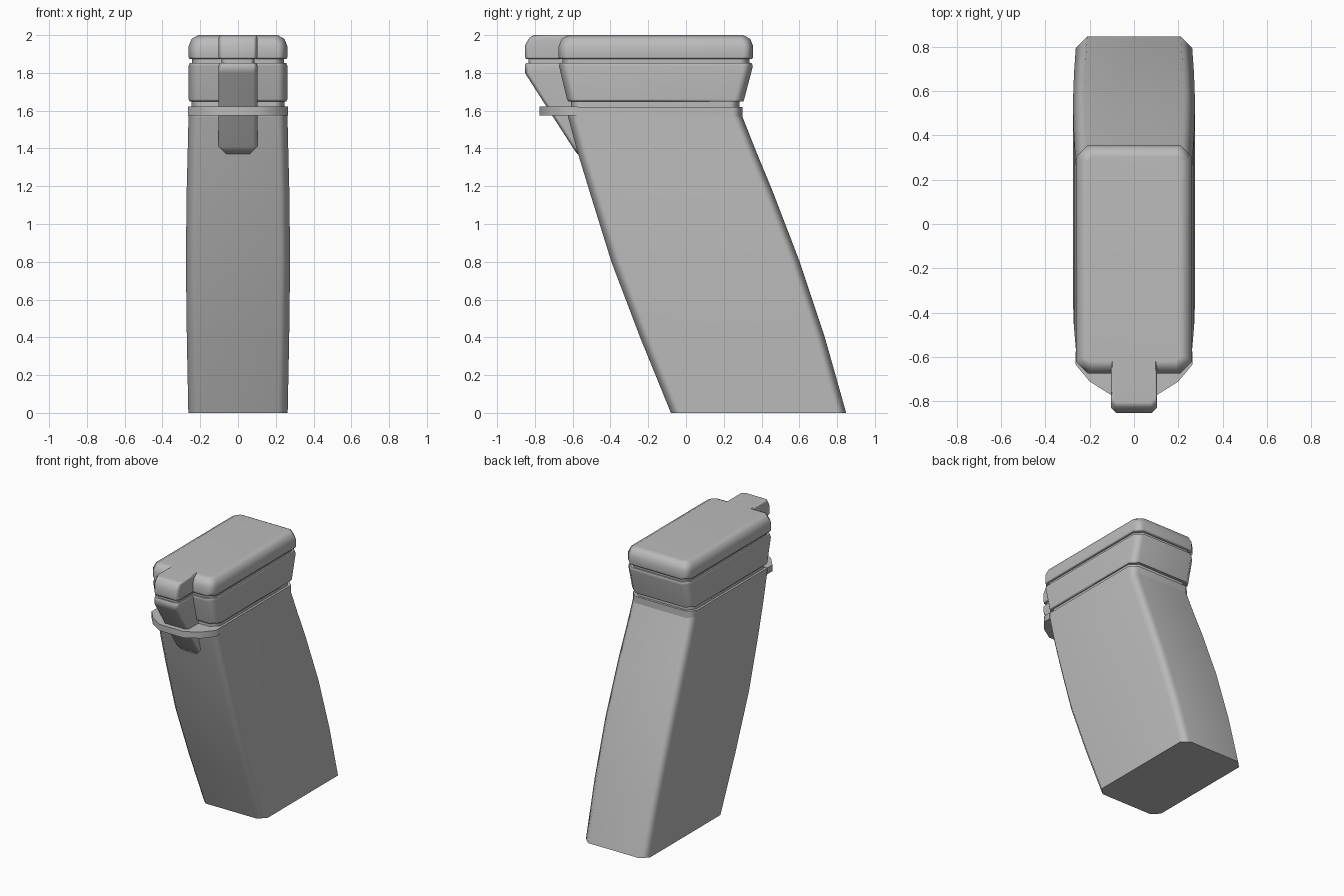
import bpy, bmesh, math

cube = bpy.data.objects.get("Cube")
if cube:
    bpy.data.objects.remove(cube, do_unlink=True)

grey = bpy.data.materials.new("plain_grey")
grey.use_nodes = True
grey.diffuse_color = (0.5, 0.5, 0.5, 1)
grey.node_tree.nodes["Principled BSDF"].inputs["Base Color"].default_value = (0.5, 0.5, 0.5, 1)


def finish(name, bm, angle=50):
    """Turn a bmesh into a shaded object."""
    bmesh.ops.recalc_face_normals(bm, faces=bm.faces)
    mesh = bpy.data.meshes.new(name)
    bm.to_mesh(mesh)
    bm.free()
    mesh.materials.append(grey)
    obj = bpy.data.objects.new(name, mesh)
    bpy.context.collection.objects.link(obj)
    bpy.ops.object.select_all(action="DESELECT")
    obj.select_set(True)
    bpy.context.view_layer.objects.active = obj
    bpy.ops.object.shade_smooth_by_angle(angle=math.radians(angle))
    weighted = obj.modifiers.new("flat_faces", "WEIGHTED_NORMAL")
    weighted.keep_sharp = True
    return obj


def loft(name, rings, angle=50):
    """Skin rings of equal point count and close both ends."""
    bm = bmesh.new()
    loops = [[bm.verts.new(p) for p in ring] for ring in rings]
    for a, b in zip(loops, loops[1:]):
        for i in range(len(a)):
            j = (i + 1) % len(a)
            bm.faces.new((a[i], a[j], b[j], b[i]))
    bm.faces.new(loops[0][::-1])
    bm.faces.new(loops[-1])
    return finish(name, bm, angle)


def section(z, front, back, half, c=0.052):
    """Horizontal rectangle with cut corners."""
    side = [(half, front + c), (half, back - c), (half - c, back)]
    right = [(half - c, front)] + side
    left = [(-x, y) for x, y in reversed(right)]
    return [(x, y, z) for x, y in right + left]


# Swept, gently bulging grip
grip = [(0, -0.08, 0.848, 0.263), (0.4, -0.243, 0.735, 0.271),
        (0.8, -0.395, 0.602, 0.276), (1.17, -0.51, 0.46, 0.272),
        (1.4, -0.58, 0.365, 0.266), (1.57, -0.625, 0.298, 0.262)]
loft("grip", [section(*row) for row in grip])

# Collar, grooves and flared head
loft("collar", [section(z, -0.625, 0.298, 0.262) for z in (1.57, 1.62)])
loft("lower_groove", [section(z, -0.61, 0.282, 0.246) for z in (1.61, 1.66)])
loft("flared_head", [section(1.648, -0.622, 0.303, 0.255),
                     section(1.66, -0.63, 0.308, 0.262),
                     section(1.835, -0.672, 0.354, 0.262),
                     section(1.853, -0.668, 0.347, 0.255)])
loft("upper_groove", [section(z, -0.655, 0.335, 0.244) for z in (1.84, 1.89)])

# Rounded lid
loft("lid", [section(1.873, -0.668, 0.347, 0.255),
             section(1.883, -0.675, 0.356, 0.262),
             section(1.94, -0.675, 0.356, 0.262),
             section(1.98, -0.659, 0.34, 0.246),
             section(2.0, -0.62, 0.303, 0.21, 0.02)])


def spur_ring(z, front, half=0.103, back=-0.5, c=0.022):
    """Horizontal slice of the front spur."""
    right = [(half - c, front), (half, front + c), (half, back)]
    return [(x, y, z) for x, y in right + [(-x, y) for x, y in reversed(right)]]


# Front spur, split by the same groove as the lid
loft("lower_spur", [spur_ring(1.37, -0.575, 0.08), spur_ring(1.41, -0.603),
                    spur_ring(1.80, -0.853), spur_ring(1.84, -0.853),
                    spur_ring(1.853, -0.846, 0.097)])
loft("spur_groove", [spur_ring(z, -0.835, 0.088) for z in (1.84, 1.89)])
loft("upper_spur", [spur_ring(1.873, -0.846, 0.097), spur_ring(1.883, -0.853),
                    spur_ring(1.945, -0.853), spur_ring(1.985, -0.83),
                    spur_ring(2.0, -0.805, 0.098)])

# Curved guard plate around the spur
arc = [(0.1, -0.775), (0.2, -0.712), (0.264, -0.635), (0.264, -0.575)]
outline = arc + [(-x, y) for x, y in reversed(arc)]
loft("guard_plate", [[(x, y, z) for x, y in outline] for z in (1.575, 1.622)], 40)
